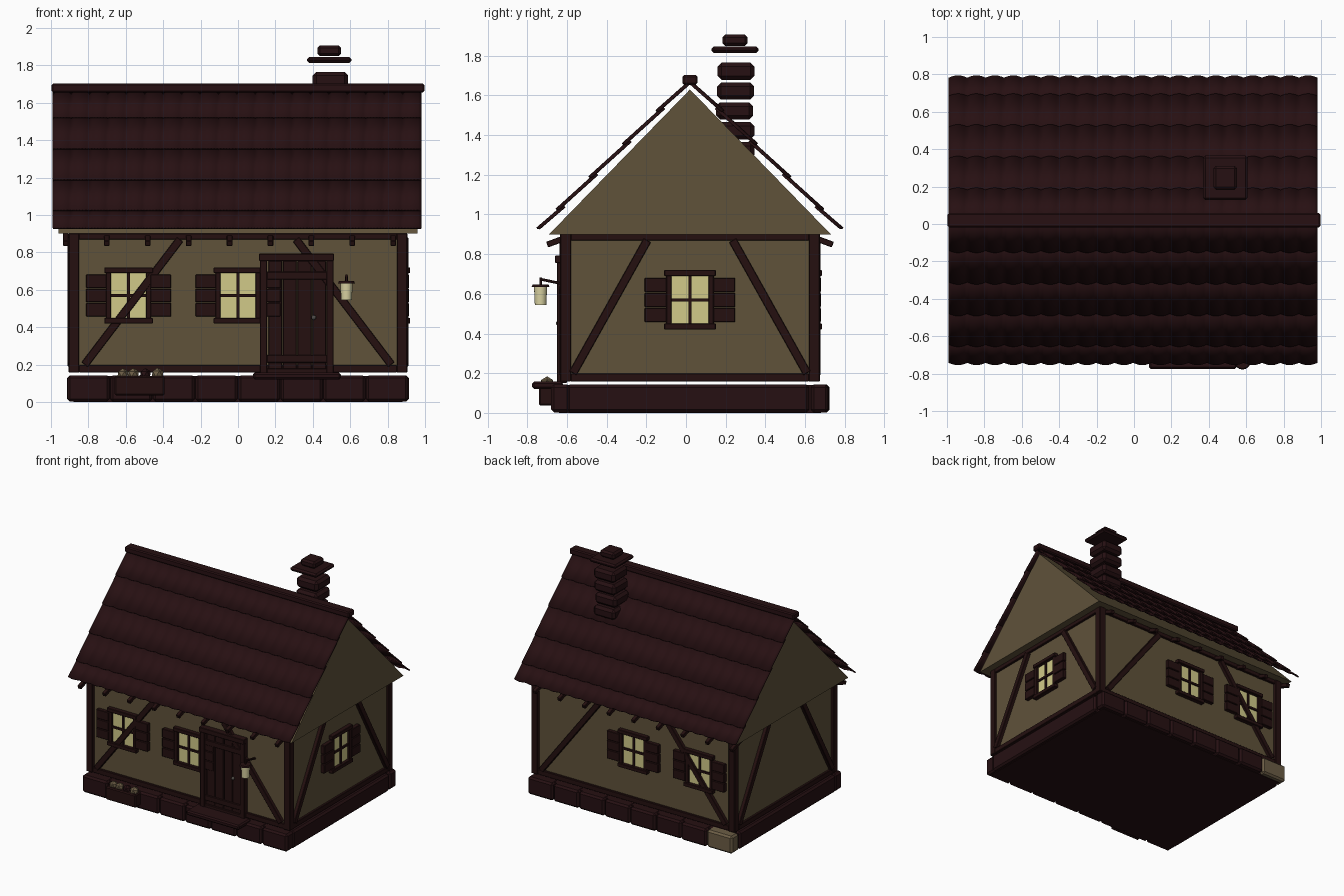
import bpy, bmesh, math, random
from mathutils import Matrix, Vector

random.seed(4)
if "Cube" in bpy.data.objects:
    bpy.data.objects.remove(bpy.data.objects["Cube"])


def material(name, rgb):
    m = bpy.data.materials.new(name)
    m.use_nodes = True
    m.diffuse_color = (*rgb, 1)
    m.node_tree.nodes["Principled BSDF"].inputs["Base Color"].default_value = (*rgb, 1)
    return m


TILE = material("roof tile", (0.020, 0.005, 0.006))
WOOD = material("dark timber", (0.018, 0.005, 0.005))
STONE = material("dark stone", (0.019, 0.005, 0.006))
PLASTER = material("plaster", (0.115, 0.085, 0.042))
GLASS = material("window glass", (0.64, 0.59, 0.25))
GLOW = material("lantern glass", (0.70, 0.65, 0.36))
PALE = material("pale stone", (0.15, 0.11, 0.06))
METAL = material("door metal", (0.09, 0.08, 0.07))

CY = 0.02                    # centre line of the house in y
HALF_X, HALF_Y = 0.885, 0.63  # wall planes


def finish(name, bm, mat, smooth=False):
    bmesh.ops.recalc_face_normals(bm, faces=bm.faces)
    me = bpy.data.meshes.new(name)
    bm.to_mesh(me)
    bm.free()
    me.materials.append(mat)
    ob = bpy.data.objects.new(name, me)
    bpy.context.collection.objects.link(ob)
    if smooth:
        bpy.ops.object.select_all(action="DESELECT")
        ob.select_set(True)
        bpy.context.view_layer.objects.active = ob
        bpy.ops.object.shade_smooth_by_angle()
    return ob


def box(name, centre, size, mat, bevel=0.004, rot=None):
    bm = bmesh.new()
    bmesh.ops.create_cube(bm, size=1)
    bmesh.ops.scale(bm, vec=size, verts=bm.verts)
    if bevel:
        bmesh.ops.bevel(bm, geom=bm.edges[:], offset=bevel, segments=1, affect="EDGES")
    m = Matrix.Translation(centre)
    bm.transform(m @ rot.to_4x4() if rot else m)
    return finish(name, bm, mat)


def span(name, lo, hi, mat, bevel=0.004):
    lo, hi = Vector(lo), Vector(hi)
    return box(name, (lo + hi) / 2, hi - lo, mat, bevel)


def bar(name, p, q, width, depth, normal, mat):
    p, q, n = Vector(p), Vector(q), Vector(normal)
    d = (q - p).normalized()
    rot = Matrix((d, n.cross(d), n)).transposed()
    return box(name, (p + q) / 2, ((q - p).length, width, depth), mat, 0.003, rot)


# Each wall maps (along, out, up) to the world
WALLS = {
    "front": lambda u, d, z: Vector((u, CY - HALF_Y - d, z)),
    "back": lambda u, d, z: Vector((u, CY + HALF_Y + d, z)),
    "left": lambda u, d, z: Vector((HALF_X + d, CY + u, z)),
    "right": lambda u, d, z: Vector((-HALF_X - d, CY + u, z)),
}


def on_wall(side, name, u, z, d, mat, bevel=0.003):
    a, b = WALLS[side](u[0], d[0], z[0]), WALLS[side](u[1], d[1], z[1])
    lo = [min(i, j) for i, j in zip(a, b)]
    hi = [max(i, j) for i, j in zip(a, b)]
    return span(f"{side}_{name}", lo, hi, mat, bevel)


def window(side, u):
    on_wall(side, "window_glass", (u - .1, u + .1), (.44, .7), (-.01, .008), GLASS, 0)
    for z in (.42, .69):
        on_wall(side, "window_rail", (u - .13, u + .13), (z, z + .03), (-.01, .035), WOOD)
    for s in (-1, 1):
        on_wall(side, "window_jamb", (u + s * .093, u + s * .12), (.44, .7), (-.01, .026), WOOD)
        for k in range(3):
            z = .458 + k * .076
            on_wall(side, "shutter_plank", (u + s * .118, u + s * .228), (z, z + .071), (-.01, .03), WOOD)
    on_wall(side, "mullion", (u - .008, u + .008), (.44, .7), (0, .018), WOOD, 0)
    on_wall(side, "transom", (u - .1, u + .1), (.561, .577), (0, .02), WOOD, 0)


def brace(side, u0, u1):
    n = WALLS[side](0, 1, 0) - WALLS[side](0, 0, 0)
    bar(f"{side}_brace", WALLS[side](u0, .012, .2), WALLS[side](u1, .012, .87), .042, .03, n, WOOD)


# Foundation: core, front and back blocks, end slabs
span("foundation_core", (-.88, CY - .66, 0), (.88, CY + .66, .14), STONE, 0)
for s in (-1, 1):
    for k in range(8):
        x = -.913 + k * .228
        pale = s == 1 and k == 0
        j = 0 if pale else random.uniform(-.006, .006)
        span("corner_stone" if pale else "foundation_block",
             (x + .002, CY + s * .655 - .045, .003), (x + .226, CY + s * .655 + .045 + j, .143),
             PALE if pale else STONE, .014)
    span("foundation_end", (s * .87 - .043, CY - .62, .003), (s * .87 + .043, CY + .6, .143), STONE, .014)

# Plaster walls and timber frame
span("walls", (-HALF_X, CY - HALF_Y, .16), (HALF_X, CY + HALF_Y, .9), PLASTER, 0)
for sx in (-1, 1):
    for sy in (-1, 1):
        box("corner_post", (sx * .877, CY + sy * .627, .53), (.056, .056, .745), WOOD)
for side, half in (("front", .85), ("back", .85), ("left", .6), ("right", .6)):
    on_wall(side, "sill_beam", (-half, half), (.158, .198), (-.02, .018), WOOD)
    on_wall(side, "top_beam", (-half, half), (.868, .902), (-.02, .018), WOOD)
for side in ("front", "back"):
    brace(side, -.82, -.31)
    brace(side, .82, .31)
    window(side, -.585)
    window(side, 0)
for side in ("left", "right"):
    brace(side, -.59, -.215)
    brace(side, .59, .215)
window("left", 0)

# Gable prism
bm = bmesh.new()
tri = [bm.verts.new((-.96, y, z)) for y, z in ((CY - .71, .9), (CY + .71, .9), (CY, 1.63))]
ext = bmesh.ops.extrude_face_region(bm, geom=[bm.faces.new(tri)])
bmesh.ops.translate(bm, vec=(1.92, 0, 0), verts=[v for v in ext["geom"] if isinstance(v, bmesh.types.BMVert)])
bm.faces.new(tri) if not bm.faces.get(tri) else None
finish("gables", bm, PLASTER)

# Roof: overlapping courses of rounded tiles
COLS, SEG = 20, 6
ends = [1.0, .87, .65, .425, .2, 0]
for s in (-1, 1):
    along = Vector((0, s * .75, -.74))
    out = Vector((0, s * .74, .75)).normalized()
    for k in range(5):
        low, high = ends[k], max(ends[k + 1] - .03, 0)
        bm = bmesh.new()
        rows = []
        for t, lift, tip in ((low, .013, .008), (high, .001, 0)):
            row = []
            for i in range(COLS * SEG + 1):
                b = abs(math.sin(math.pi * i / SEG))
                p = Vector((-.99 + 1.97 * i / (COLS * SEG), CY, 1.66))
                row.append(bm.verts.new(p + along * (t + tip * b) + out * (lift + .009 * b)))
            rows.append(row)
        for i in range(COLS * SEG):
            f = [rows[0][i], rows[0][i + 1], rows[1][i + 1], rows[1][i]]
            bm.faces.new(f if s < 0 else f[::-1])
        ob = finish("roof_course", bm, TILE, True)
        mod = ob.modifiers.new("thickness", "SOLIDIFY")
        mod.thickness = .01
        mod.offset = 0
span("ridge_cap", (-.996, CY - .038, 1.655), (.996, CY + .038, 1.702), TILE, .008)

# Rafter tails under both eaves
for k in range(9):
    x = -.92 + k * .2187
    for s in (-1, 1):
        bar("rafter_tail", (x, CY + s * .6, .892), (x, CY + s * .72, .848), .03, .03,
            Vector((0, s * .044, .12)).normalized(), WOOD)

# Chimney
for k in range(5):
    dx, dy = random.uniform(-.006, .006), random.uniform(-.006, .006)
    box("chimney_block", (.49 + dx, .247 + dy, 1.322 + k * .1), (.19, .187, .086), STONE, .02)
box("chimney_cap", (.488, .247, 1.83), (.238, .238, .032), STONE, .012)
box("chimney_top", (.488, .247, 1.878), (.128, .128, .056), STONE, .014)

# Door with frame, planks and knob
for k in range(4):
    u = .163 + k * .078
    on_wall("front", "door_plank", (u, u + .073), (.16, .755), (0, .022), WOOD)
for u in (.117, .472):
    on_wall("front", "door_post", (u, u + .038), (.15, .76), (-.01, .04), WOOD)
on_wall("front", "door_lintel", (.112, .513), (.755, .793), (-.01, .05), WOOD)
for z in (.21, .655):
    on_wall("front", "door_crossbar", (.155, .475), (z, z + .042), (0, .032), WOOD)
on_wall("front", "door_sill", (.155, .475), (.155, .18), (0, .035), WOOD)
span("door_step", (.08, -.775, .12), (.55, -.62, .158), STONE, .01)


def ball(name, centre, radius, mat, squash=1.0, smooth=False):
    bm = bmesh.new()
    bmesh.ops.create_icosphere(bm, subdivisions=2 if smooth else 1, radius=radius)
    bmesh.ops.scale(bm, vec=(1, 1, squash), verts=bm.verts)
    bmesh.ops.translate(bm, vec=centre, verts=bm.verts)
    return finish(name, bm, mat, smooth)


ball("door_knob", (.405, -.643, .452), .013, METAL, smooth=True)

# Planter trough with small stones
span("planter", (-.66, -.742, .036), (-.392, -.65, .14), WOOD, .008)
for x, r, mat in ((-.615, .033, PALE), (-.56, .034, PALE), (-.495, .033, STONE), (-.43, .036, PALE)):
    ball("planter_stone", (x, -.7, .15), r, mat, .95)


# Hanging lantern
def cone(name, z0, z1, r0, r1, mat):
    bm = bmesh.new()
    bmesh.ops.create_cone(bm, cap_ends=True, segments=16, radius1=r0, radius2=r1, depth=z1 - z0)
    bmesh.ops.translate(bm, vec=(.58, -.733, (z0 + z1) / 2), verts=bm.verts)
    return finish(name, bm, mat, True)


cone("lantern_glass", .545, .635, .029, .033, GLOW)
cone("lantern_cap", .635, .648, .045, .04, WOOD)
cone("lantern_stem", .645, .682, .006, .006, WOOD)
bar("lantern_bracket", (.58, -.735, .674), (.58, -.61, .648), .014, .014,
    Vector((0, .026, .125)).normalized(), WOOD)
